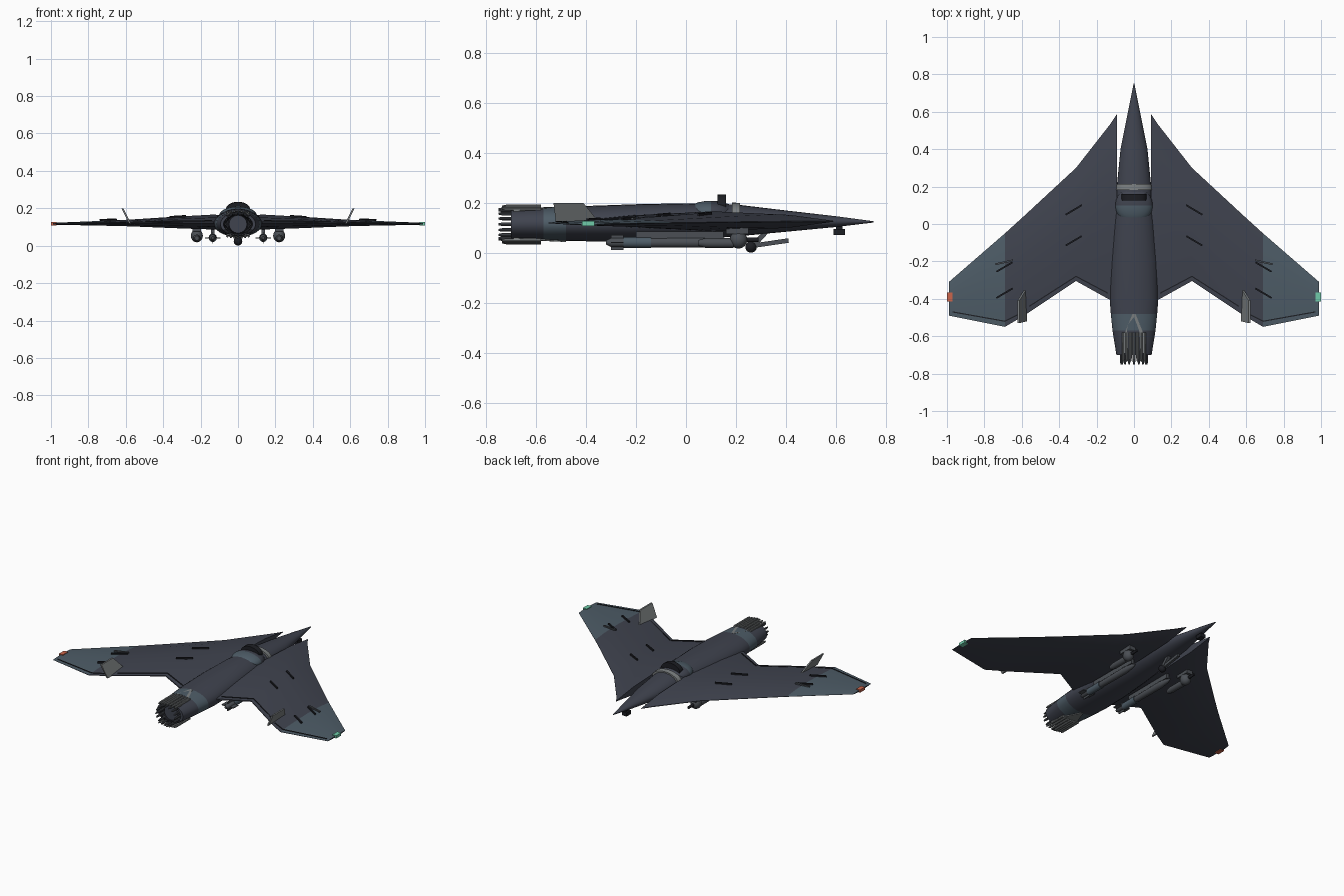
import bpy, bmesh, math
from mathutils import Vector

cube = bpy.data.objects.get("Cube")
if cube:
    bpy.data.objects.remove(cube, do_unlink=True)


def material(name, r, g, b):
    m = bpy.data.materials.new(name)
    m.use_nodes = True
    m.diffuse_color = (r, g, b, 1)
    m.node_tree.nodes["Principled BSDF"].inputs["Base Color"].default_value = (r, g, b, 1)
    return m


HULL = material("dark slate", .05, .056, .077)
PANEL = material("blue grey", .075, .107, .135)
METAL = material("light metal", .2, .215, .22)
STEEL = material("dark steel", .07, .078, .09)
BLACK = material("near black", .012, .013, .017)
RED = material("red lamp", .6, .13, .07)
GREEN = material("green lamp", .16, .6, .4)


def finish(name, bm, mats, rule=None, smooth=True):
    bmesh.ops.recalc_face_normals(bm, faces=bm.faces[:])
    me = bpy.data.meshes.new(name)
    for m in mats:
        me.materials.append(m)
    if rule:
        for f in bm.faces:
            f.material_index = rule(f.calc_center_median())
    bm.to_mesh(me)
    bm.free()
    ob = bpy.data.objects.new(name, me)
    bpy.context.collection.objects.link(ob)
    if smooth:
        bpy.ops.object.select_all(action='DESELECT')
        ob.select_set(True)
        bpy.context.view_layer.objects.active = ob
        bpy.ops.object.shade_smooth_by_angle(angle=math.radians(35))
    return ob


def loft(name, rings, mats, rule=None, smooth=True):
    bm = bmesh.new()
    loops = [[bm.verts.new(p) for p in ring] for ring in rings]
    for a, b in zip(loops, loops[1:]):
        for i in range(len(a)):
            j = (i + 1) % len(a)
            bm.faces.new((a[i], a[j], b[j], b[i]))
    bm.faces.new(loops[0])
    bm.faces.new(loops[-1])
    return finish(name, bm, mats, rule, smooth)


def oval(y, hw, zb, zt, x=0, n=24):
    """Elliptical ring across the y axis."""
    c, h = (zb + zt) / 2, (zt - zb) / 2
    return [(x + hw * math.cos(2 * math.pi * i / n), y, c + h * math.sin(2 * math.pi * i / n))
            for i in range(n)]


def turned(name, x, z, profile, mat, n=12):
    """Round body along y from (y, radius) pairs."""
    return loft(name, [oval(y, r, z - r, z + r, x, n) for y, r in profile], [mat])


def beam(name, a, b, w, h, mat):
    """Box from a to b, w wide and h tall."""
    a, b = Vector(a), Vector(b)
    d = (b - a).normalized()
    side = d.cross(Vector((0, 0, 1))).normalized() * w / 2
    up = side.cross(d).normalized() * h / 2
    corners = [side + up, up - side, -side - up, side - up]
    return loft(name, [[p + c for c in corners] for p in (a, b)], [mat], smooth=False)


def ball(name, centre, radii, mats, rule=None):
    bm = bmesh.new()
    bmesh.ops.create_uvsphere(bm, u_segments=24, v_segments=12, radius=1)
    bmesh.ops.scale(bm, vec=radii, verts=bm.verts)
    bmesh.ops.translate(bm, vec=centre, verts=bm.verts)
    return finish(name, bm, mats, rule)


# Fuselage: y, half width, bottom, top
BODY = [(.75, .002, .122, .127), (.6, .032, .104, .147), (.4, .072, .085, .17),
        (.2, .092, .066, .194), (0, .112, .053, .199), (-.2, .128, .047, .195),
        (-.4, .13, .047, .188), (-.48, .124, .049, .185), (-.57, .115, .05, .183),
        (-.7, .094, .053, .178), (-.7, .078, .065, .166), (-.62, .065, .075, .155)]
loft("fuselage", [oval(*s) for s in BODY], [HULL, PANEL, BLACK],
     lambda c: 1 if -.57 < c.y < -.48 else 2 if c.y < -.6 and
     math.hypot(c.x, c.z - .115) < .09 and abs(c.y + .635) > .002 and
     math.hypot(c.x, (c.z - .115) * 1.4) < .083 else 0)

# Wings: x, leading edge y, trailing edge y, half thickness
WING = [(.09, .59, -.37, .036), (.13, .53, -.405, .04), (.31, .30, -.305, .032),
        (.58, .05, -.485, .018), (.69, -.05, -.55, .014), (.99, -.31, -.49, .005)]
CHORD = [(0, .05), (.18, .7), (.45, 1), (.8, .6), (1, .1)]


def wing_centre(x):
    return .128 - .011 * x


def wing_top(x, y):
    for a, b in zip(WING, WING[1:]):
        if a[0] <= x <= b[0]:
            t = (x - a[0]) / (b[0] - a[0])
            le, te, h = (a[i] + (b[i] - a[i]) * t for i in (1, 2, 3))
            c = min(max((le - y) / (le - te), 0), 1)
            for p, q in zip(CHORD, CHORD[1:]):
                if p[0] <= c <= q[0]:
                    k = p[1] + (q[1] - p[1]) * (c - p[0]) / (q[0] - p[0])
                    return wing_centre(x) + h * k
    return wing_centre(x)


def wing_ring(s, x, le, te, h):
    c = wing_centre(x)
    top = [(s * x, le + (te - le) * t, c + h * k) for t, k in CHORD]
    return top + [(px, py, 2 * c - pz) for px, py, pz in reversed(top)]


for s, side, lamp in ((1, "left", GREEN), (-1, "right", RED)):
    loft(side + "_wing", [wing_ring(s, *w) for w in WING], [HULL, PANEL],
         lambda c: 1 if abs(c.x) > .68 and c.z > wing_centre(abs(c.x)) else 0)
    beam(side + "_tip_lamp", (s * .985, -.415, .118), (s * .985, -.365, .118), .028, .018, lamp)

    # Trailing edge flap gaps
    for i, (a, b) in enumerate((((.14, -.37), (.31, -.28)), ((.31, -.28), (.56, -.44)),
                                ((.6, -.475), (.69, -.52)), ((.69, -.52), (.97, -.47)))):
        p, q = ((s * x, y, wing_top(x, y) + .001) for x, y in (a, b))
        beam(f"{side}_flap_gap_{i}", p, q, .006, .004, BLACK)

    # Small slanted fences on the wing
    for i, (x, y) in enumerate(((.28, .1), (.28, -.065), (.65, -.205), (.65, -.345))):
        p, q = ((s * u, v, wing_top(u, v) + .003) for u, v in ((x, y), (x + .085, y - .05)))
        beam(f"{side}_fence_{i}", p, q, .009, .012, BLACK)
    beam(side + "_probe", (s * .65, -.195, wing_top(.65, -.195) + .008),
         (s * .74, -.215, wing_top(.74, -.215) + .008), .01, .008, STEEL)

    # Canted fin
    outline = [(-.345, 0), (-.41, 1), (-.53, 1), (-.52, 0)]
    loft(side + "_fin", [[(s * (.578 + .04 * t + d), y, .12 + .08 * t) for y, t in outline]
                         for d in (-.005, .005)], [METAL], smooth=False)

    # Missile slung below, with hanger and cross fins
    mx = s * .135
    turned(side + "_missile", mx, .042, [(-.32, .008), (-.3, .018), (.08, .021),
                                         (.14, .014), (.175, .003)], STEEL)
    turned(side + "_missile_band", mx, .042, [(-.25, .0215), (-.14, .0225)], PANEL)
    beam(side + "_hanger", (mx, -.2, .072), (mx, .15, .072), .02, .03, STEEL)
    beam(side + "_missile_fin", (mx, -.3, .042), (mx, -.25, .042), .085, .005, STEEL)
    beam(side + "_missile_upright_fin", (mx, -.3, .042), (mx, -.25, .042), .005, .06, STEEL)

    # Ball pod under the wing
    gx = s * .22
    ball(side + "_ball_pod", (gx, .21, .053), (.032, .035, .035), [STEEL])
    beam(side + "_pod_mount", (gx, .16, .088), (gx, .25, .088), .045, .025, STEEL)
    turned(side + "_pod_tail", gx, .04, [(.05, .012), (.08, .02), (.19, .02)], STEEL)
    turned(side + "_pod_barrel", gx, .053, [(.23, .01), (.29, .008)], BLACK)

# Canopy, sight housing and windscreen hoop
ball("canopy", (0, .1, .163), (.1, .1, .046), [PANEL, HULL], lambda c: 1 if c.y > .1 else 0)
loft("sight_housing", [oval(.125, .066, .15, .233), oval(.16, .066, .15, .235)], [BLACK])
loft("windscreen_hoop", [oval(.183, .098, .1, .202), oval(.215, .094, .1, .2)], [METAL])

# Nozzle core and ring of rods
turned("nozzle_core", 0, .115, [(-.69, .048), (-.6, .055)], HULL, 16)
for i in range(16):
    a = 2 * math.pi * i / 16
    x, z = .068 * math.cos(a), .115 + .06 * math.sin(a)
    turned(f"nozzle_rod_{i}", x, z, [(-.75, .004), (-.735, .007), (-.62, .007)], STEEL, 8)

# Metal wedges and rods above and below the nozzle
for name, z0, z1 in (("upper", .184, .186), ("lower", .046, .042)):
    plan = [(-.008, -.48), (.008, -.48), (.052, -.59), (.062, -.69), (-.062, -.69), (-.052, -.59)]
    loft(name + "_wedge", [[(x, y, z + d - abs(x) * (.25 if z > .1 else -.25))
                            for x, y in plan for z in [z0 if y > -.5 else z1]]
                           for d in (-.004, .004)], [METAL], smooth=False)
    for i in range(-3, 4):
        z = z1 - abs(i) * .003 * (1 if z1 > .1 else -1)
        turned(f"{name}_rod_{i + 3}", i * .019, z, [(-.735, .004), (-.72, .007), (-.58, .007)],
               METAL, 8)

# Belly turret with gun
ball("belly_turret", (0, .26, .024), (.023, .023, .023), [BLACK])
beam("turret_strut", (0, .27, .03), (0, .32, .085), .022, .02, STEEL)
beam("turret_gun", (0, .26, .028), (0, .41, .05), .016, .018, STEEL)

# Chin sensor
beam("chin_sensor", (0, .59, .085), (0, .635, .085), .034, .024, BLACK)
beam("chin_strut", (0, .6, .1), (0, .625, .1), .01, .02, BLACK)
